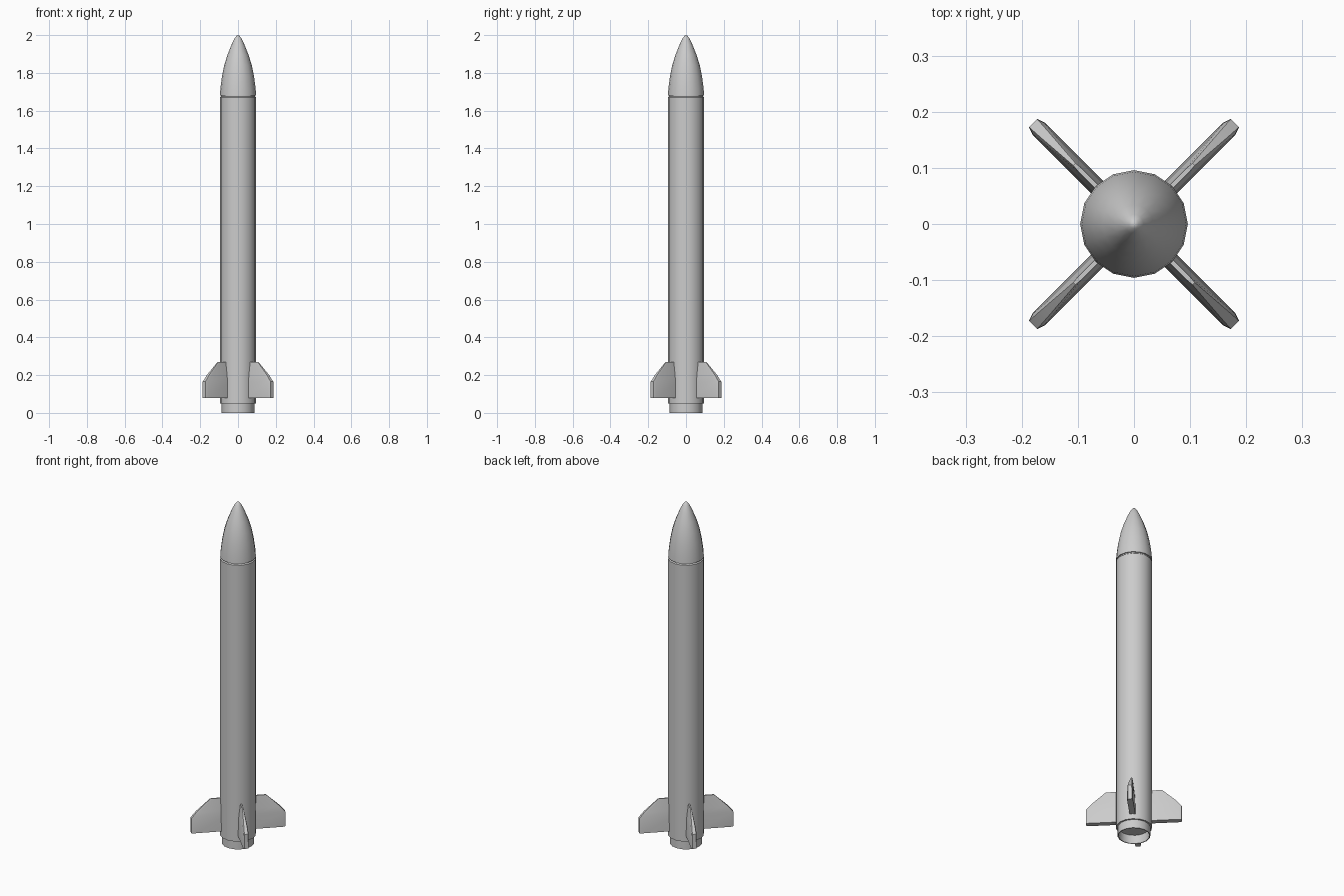
import bpy, bmesh, math

if "Cube" in bpy.data.objects:
    bpy.data.objects.remove(bpy.data.objects["Cube"])

SIDES = 16


def finish(name, bm, angle=30):
    bmesh.ops.recalc_face_normals(bm, faces=bm.faces)
    mesh = bpy.data.meshes.new(name)
    bm.to_mesh(mesh)
    bm.free()
    ob = bpy.data.objects.new(name, mesh)
    bpy.context.collection.objects.link(ob)
    bpy.ops.object.select_all(action='DESELECT')
    ob.select_set(True)
    bpy.context.view_layer.objects.active = ob
    bpy.ops.object.shade_smooth_by_angle(angle=math.radians(angle))
    return ob


def lathe(name, profile):
    """Spin an (r, z) profile that starts and ends on or off the axis."""
    bm = bmesh.new()
    rings = []
    for r, z in profile:
        if r == 0:
            rings.append([bm.verts.new((0, 0, z))] * SIDES)
        else:
            rings.append([bm.verts.new((r * math.cos(math.tau * i / SIDES),
                                        r * math.sin(math.tau * i / SIDES), z))
                          for i in range(SIDES)])
    for a, b in zip(rings, rings[1:]):
        for i in range(SIDES):
            j = (i + 1) % SIDES
            bm.faces.new(list(dict.fromkeys((a[i], a[j], b[j], b[i]))))
    return finish(name, bm)


def fin(name, turn):
    """Loft hexagonal sections upward, thinning towards the leading edge."""
    bm = bmesh.new()
    c, s = math.cos(turn), math.sin(turn)
    sections = [(0.08, 0.254, 0.0155), (0.165, 0.254, 0.0145),
                (0.20, 0.225, 0.012), (0.27, 0.15, 0.004)]
    rings = []
    for z, r, h in sections:
        pts = [(0.07, -h), (r - 0.014, -h), (r, -h * 0.7),
               (r, h * 0.7), (r - 0.014, h), (0.07, h)]
        rings.append([bm.verts.new((x * c - y * s, x * s + y * c, z)) for x, y in pts])
    for a, b in zip(rings, rings[1:]):
        for i in range(6):
            j = (i + 1) % 6
            bm.faces.new((a[i], a[j], b[j], b[i]))
    bm.faces.new(rings[0][::-1])
    bm.faces.new(rings[-1])
    return finish(name, bm, 20)


# Main tube, with a small recessed neck below the nose
lathe("body_tube", [(0, 0.05), (0.096, 0.05), (0.096, 1.67), (0.09, 1.675),
                    (0.09, 1.69), (0, 1.69)])

# Pointed nose with a slight overhanging base
lathe("nose_cone", [(0, 1.68), (0.096, 1.68), (0.093, 1.72), (0.085, 1.78),
                    (0.073, 1.84), (0.056, 1.895), (0.034, 1.95),
                    (0.017, 1.985), (0.008, 1.996), (0, 2.0)])

# Hollow exhaust ring
lathe("exhaust_ring", [(0, 0.049), (0.08, 0.049), (0.082, 0.0), (0.087, 0.0),
                       (0.087, 0.052)])

# Four diagonal tail fins
for k in range(4):
    fin(f"tail_fin_{k + 1}", math.pi / 4 + k * math.pi / 2)
